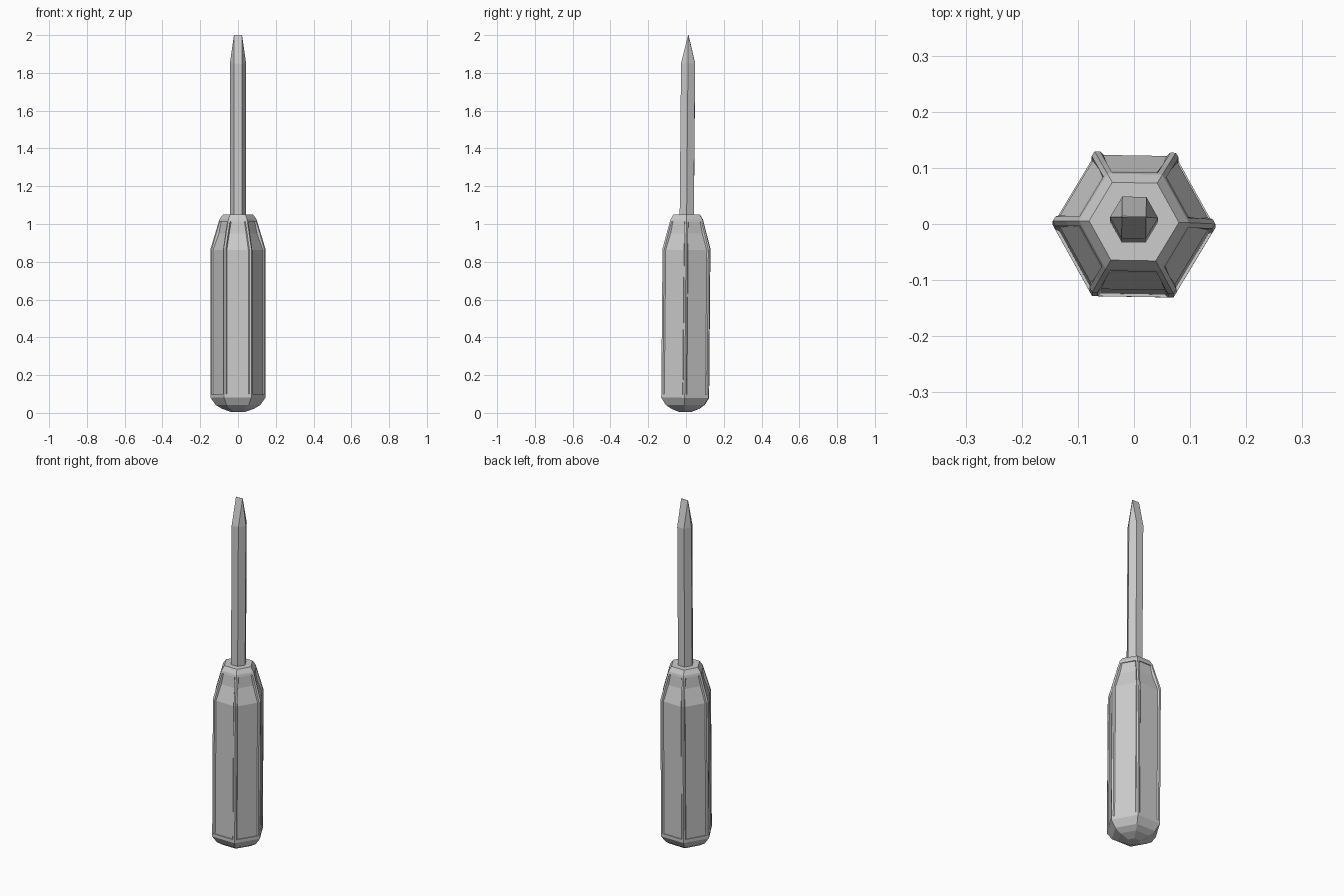
import bpy, bmesh, math
from mathutils import Matrix, Vector

if "Cube" in bpy.data.objects:
    bpy.data.objects.remove(bpy.data.objects["Cube"])

COS30 = math.cos(math.pi / 6)
# the whole tool leans very slightly
LEAN = (Matrix.Translation((0, -0.005, 0)) @ Matrix.Rotation(-0.0088, 4, 'X')
        @ Matrix.Rotation(math.radians(-1), 4, 'Z'))


def finish(bm, name):
    bmesh.ops.remove_doubles(bm, verts=bm.verts, dist=0.0005)
    bmesh.ops.recalc_face_normals(bm, faces=bm.faces)
    bm.transform(LEAN)
    me = bpy.data.meshes.new(name)
    bm.to_mesh(me)
    bm.free()
    ob = bpy.data.objects.new(name, me)
    bpy.context.collection.objects.link(ob)
    return ob


def hex_ring(bm, r, z):
    return [bm.verts.new((r * math.cos(i * math.pi / 3), r * math.sin(i * math.pi / 3), z))
            for i in range(6)]


def bridge(bm, a, b):
    n = len(a)
    for i in range(n):
        bm.faces.new((a[i], a[(i + 1) % n], b[(i + 1) % n], b[i]))


def lathe(bm, profile):
    rings = [hex_ring(bm, r, z) for r, z in profile]
    for a, b in zip(rings, rings[1:]):
        bridge(bm, a, b)
    return rings


def radius(z):
    # handle silhouette: straight grip then tapered shoulder
    return 0.145 if z <= 0.87 else 0.145 - 0.047 * (z - 0.87) / 0.155


# handle: domed butt, six recessed sides between ribs, bevelled collar
bm = bmesh.new()
butt = lathe(bm, [(0.035, 0.004), (0.085, 0.022), (0.118, 0.042), (0.145, 0.08)])
bm.faces.new(butt[0])
collar = lathe(bm, [(0.098, 1.025), (0.08, 1.05)])
bm.faces.new(collar[-1])

OUTER_Z = (0.08, 0.87, 0.95, 1.025)
INNER_Z = (0.098, 0.862, 0.95, 1.012)
FLOOR_DEPTH = (0.005, 0.006, 0.014, 0.005)
for side in range(6):
    rot = Matrix.Rotation(side * math.pi / 3, 3, 'Z')

    def loop(levels, inset, depths):
        pts = [(radius(z) / 2 - inset, -(radius(z) * COS30 - d), z)
               for z, d in zip(levels, depths)]
        pts = [(-x, y, z) for x, y, z in pts] + pts[::-1]
        return [bm.verts.new(rot @ Vector(p)) for p in pts]

    edge = loop(OUTER_Z, 0, (0,) * 4)
    rim = loop(INNER_Z, 0.010, (0,) * 4)
    floor = loop(INNER_Z, 0.016, FLOOR_DEPTH)
    bridge(bm, edge, rim)
    bridge(bm, rim, floor)
    for k in range(3):
        bm.faces.new((floor[k], floor[k + 1], floor[6 - k], floor[7 - k]))
finish(bm, "handle")

# shaft: hexagonal bar ground to a flat wedge tip
bm = bmesh.new()
rings = lathe(bm, [(0.043, 1.03), (0.043, 1.85)])
bm.faces.new(rings[0])
tip = [bm.verts.new((0.0215 * sx, 0.001 * sy, 2.0))
       for sx, sy in ((1, 0), (1, 1), (-1, 1), (-1, 0), (-1, -1), (1, -1))]
bridge(bm, rings[1], tip)
bm.faces.new(tip)
finish(bm, "shaft")
